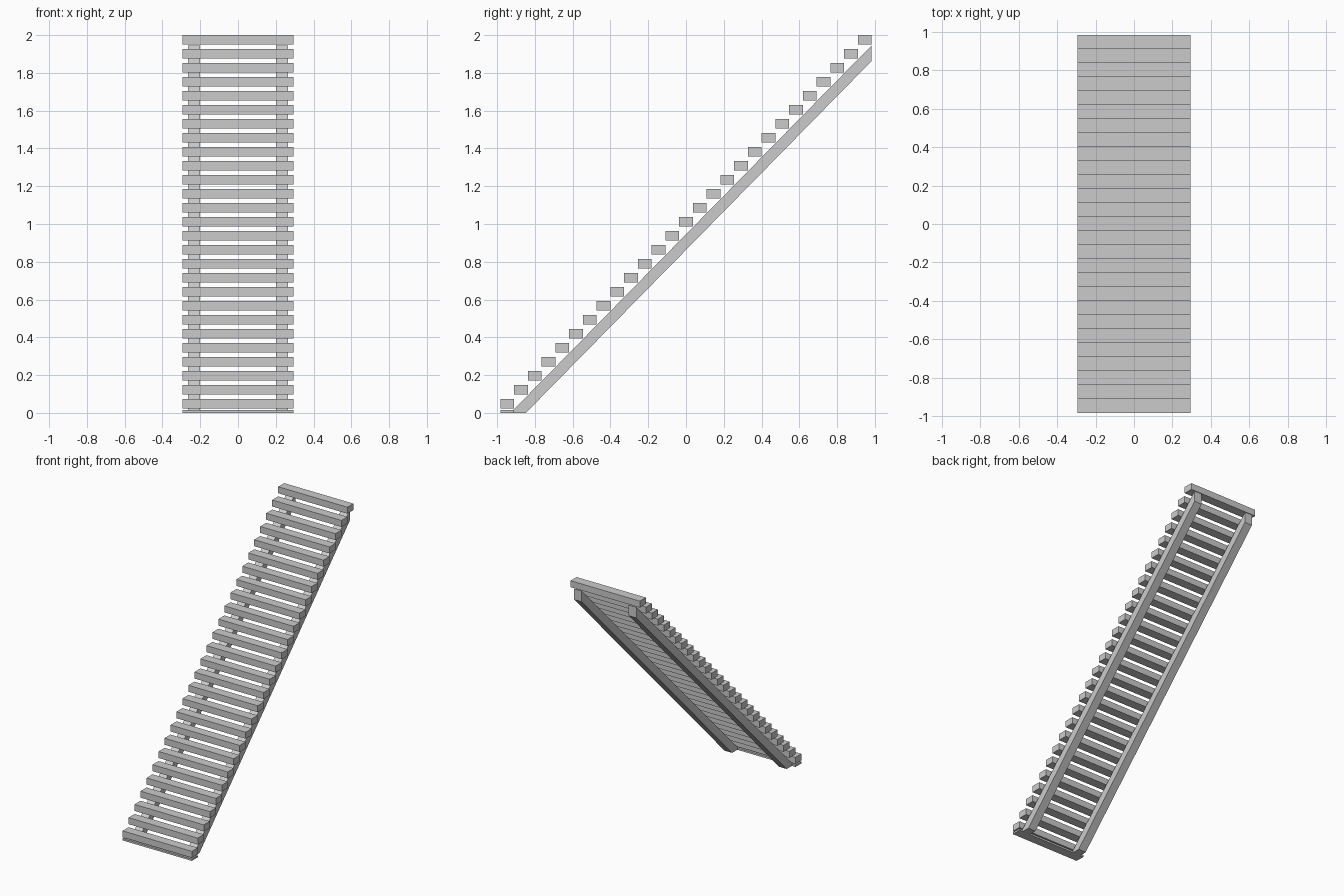
import bpy
import bmesh

if "Cube" in bpy.data.objects:
    bpy.data.objects.remove(bpy.data.objects["Cube"])

STEPS = 27
DEPTH = 1.966 / STEPS          # tread depth equals the run of each step
HEIGHT = 0.05
RISE = (2.0 - 0.0735) / (STEPS - 1)
HALF_W = 0.295
BACK = 0.983
SLOPE = RISE / DEPTH

grey = bpy.data.materials.new("light grey")
grey.diffuse_color = (0.6, 0.6, 0.6, 1)
grey.use_nodes = True
grey.node_tree.nodes["Principled BSDF"].inputs["Base Color"].default_value = grey.diffuse_color


def prism(name, profile, x0, x1):
    """Extrude a (y, z) profile from x0 to x1."""
    bm = bmesh.new()
    face = bm.faces.new([bm.verts.new((x0, y, z)) for y, z in profile])
    ext = bmesh.ops.extrude_face_region(bm, geom=[face])["geom"]
    verts = [v for v in ext if isinstance(v, bmesh.types.BMVert)]
    bmesh.ops.translate(bm, verts=verts, vec=(x1 - x0, 0, 0))
    bmesh.ops.recalc_face_normals(bm, faces=bm.faces)
    mesh = bpy.data.meshes.new(name)
    bm.to_mesh(mesh)
    bm.free()
    mesh.materials.append(grey)
    obj = bpy.data.objects.new(name, mesh)
    bpy.context.collection.objects.link(obj)
    return obj


def box(name, y0, y1, z0, z1):
    return prism(name, [(y0, z0), (y1, z0), (y1, z1), (y0, z1)], -HALF_W, HALF_W)


# Open treads climbing towards the back
for i in range(STEPS):
    y = -BACK + i * DEPTH
    top = 0.0735 + i * RISE
    box(f"tread_{i + 1}", y, y + DEPTH, top - HEIGHT, top)

# Thin foot plate under the first tread
box("foot_plate", -BACK, -BACK + DEPTH, 0, 0.014)

# Two sloping stringers, cut level at the floor and upright at the top
low_top, low_bottom = 1.946, 1.863
profile = [(BACK - low_top / SLOPE, 0), (BACK - low_bottom / SLOPE, 0),
           (BACK, low_bottom), (BACK, low_top)]
for side, x0 in (("left", -0.265), ("right", 0.2)):
    prism(f"{side}_stringer", profile, x0, x0 + 0.065)
